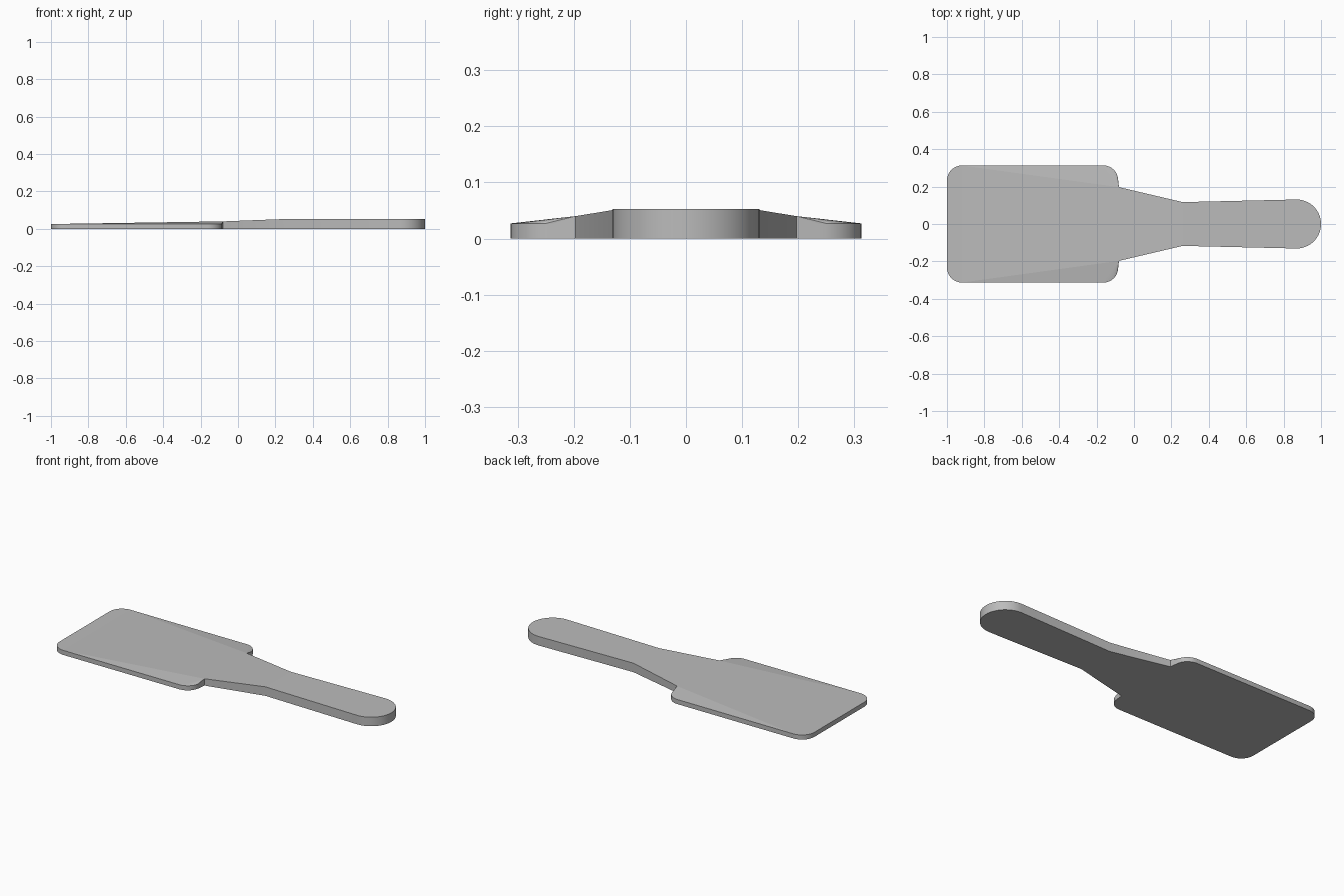
import bpy
import bmesh
from math import sin, cos, pi, radians

cube = bpy.data.objects.get("Cube")
if cube:
    bpy.data.objects.remove(cube, do_unlink=True)

RIM, SHOULDER, GRIP = 0.027, 0.04, 0.053   # top heights


def arc(cx, cy, r, start, end, z, steps=8):
    """Points along a circular arc at height z, angles in degrees."""
    angles = [radians(start + (end - start) * i / steps) for i in range(steps + 1)]
    return [(cx + r * cos(a), cy + r * sin(a), z) for a in angles]


# Half outline of the top edge, from the blade end to the grip tip
blade_corner = arc(-0.92, 0.233, 0.08, 180, 90, RIM)
blade_shoulder = arc(-0.163, 0.235, 0.078, 90, 0, RIM)
neck_start = [(-0.08, 0.197, SHOULDER)]
neck_end = [(0.26, 0.117, GRIP)]
grip_end = arc(0.869, 0, 0.131, 90, 0, GRIP, 14)
half = blade_corner + blade_shoulder + neck_start + neck_end + grip_end

bm = bmesh.new()
left = [bm.verts.new(p) for p in half]
right = [bm.verts.new((x, -y, z)) for x, y, z in half[:-1]] + [left[-1]]
a = len(blade_corner) - 1
n = a + len(blade_shoulder) + 1            # index of the neck start

# Top: flat blade end, sloped blade centre, neck and grip
bm.faces.new(left[:a + 1] + right[:a + 1][::-1])
for i, j in ((a, n), (n, n + 1)):
    bm.faces.new((left[i], left[j], right[j], right[i]))
bm.faces.new(left[n + 1:] + right[n + 1:-1][::-1])

# Top: bevelled blade sides fanning out from the neck
for side in (left, right):
    for i in range(a, n - 1):
        bm.faces.new((side[n], side[i], side[i + 1]))

# Walls and underside
loop = left + right[:-1][::-1]
base = [bm.verts.new((v.co.x, v.co.y, 0)) for v in loop]
for i in range(len(loop)):
    k = (i + 1) % len(loop)
    bm.faces.new((loop[i], loop[k], base[k], base[i])).smooth = True
bm.faces.new(base)
bmesh.ops.recalc_face_normals(bm, faces=bm.faces[:])
for e in bm.edges:
    e.smooth = e.calc_face_angle(pi) < radians(30)

mesh = bpy.data.meshes.new("paddle")
bm.to_mesh(mesh)
bm.free()
paddle = bpy.data.objects.new("paddle", mesh)
bpy.context.collection.objects.link(paddle)

# Colour
grey = bpy.data.materials.new("plain grey")
grey.use_nodes = True
colour = (0.5, 0.5, 0.5, 1)
grey.diffuse_color = colour
grey.node_tree.nodes["Principled BSDF"].inputs["Base Color"].default_value = colour
mesh.materials.append(grey)
